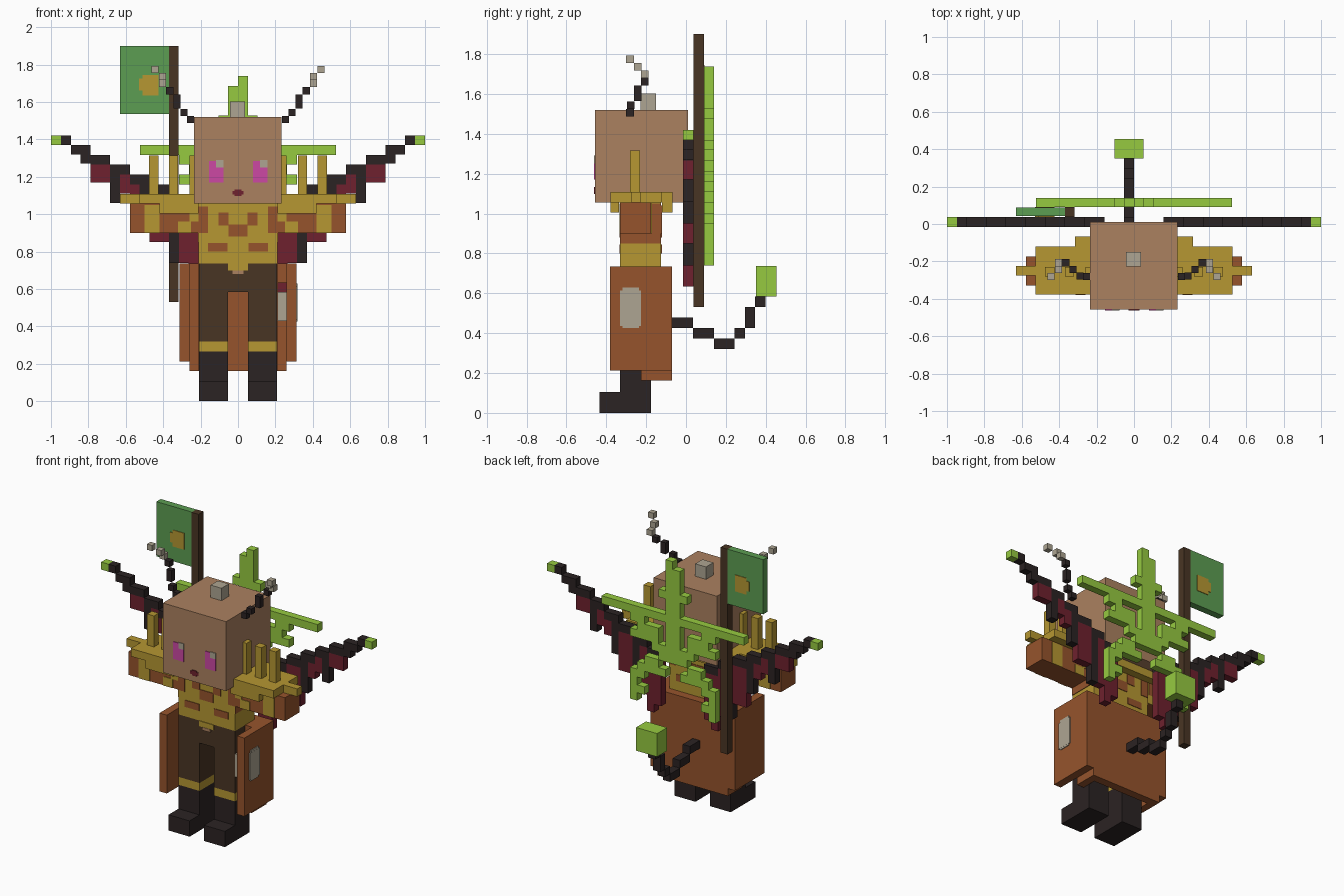
import bpy, bmesh, math

COLORS = {
    "skin": (171, 129, 96), "leather": (150, 84, 44), "gold": (182, 151, 50),
    "charcoal": (43, 35, 35), "lime": (150, 202, 64), "flag_green": (92, 157, 82),
    "dark_wood": (73, 53, 36), "crimson": (110, 33, 46), "stone": (174, 165, 146),
    "magenta": (204, 72, 164),
}


def linear(c):
    c /= 255
    return c / 12.92 if c <= 0.04045 else ((c + 0.055) / 1.055) ** 2.4


MATS = {}
for key, rgb in COLORS.items():
    MATS[key] = bpy.data.materials.new(key)
    MATS[key].diffuse_color = (*[linear(c) for c in rgb], 1)


def part(name, boxes, mirror=False):
    """One object from (colour, x0, x1, y0, y1, z0, z1) boxes."""
    bm = bmesh.new()
    used = []
    for col, x0, x1, y0, y1, z0, z1 in boxes:
        if col not in used:
            used.append(col)
        for sx in ((1, -1) if mirror else (1,)):
            vs = bmesh.ops.create_cube(bm, size=1)["verts"]
            for v in vs:
                v.co = (sx * ((x0 + x1) / 2 + v.co.x * (x1 - x0) * sx),
                        (y0 + y1) / 2 + v.co.y * (y1 - y0),
                        (z0 + z1) / 2 + v.co.z * (z1 - z0))
            for f in {f for v in vs for f in v.link_faces}:
                f.material_index = used.index(col)
    bmesh.ops.recalc_face_normals(bm, faces=bm.faces)
    me = bpy.data.meshes.new(name)
    bm.to_mesh(me)
    bm.free()
    for col in used:
        me.materials.append(MATS[col])
    ob = bpy.data.objects.new(name, me)
    bpy.context.collection.objects.link(ob)
    return ob


U = 0.0525   # block size

# Head with eyes, mouth and top knob
part("head", [("skin", -.235, .232, -.457, .01, 1.056, 1.52)])
part("head_knob", [("stone", -.043, .037, -.227, -.15, 1.52, 1.603)])
for x, n in ((-.155, "left"), (.08, "right")):
    part(n + "_eye", [("magenta", x, x + .038, -.462, -.457, 1.17, 1.285),
                      ("magenta", x + .038, x + .077, -.462, -.457, 1.17, 1.25),
                      ("stone", x + .038, x + .077, -.462, -.457, 1.25, 1.29)])
part("mouth", [("crimson", -.03, .03, -.462, -.457, 1.105, 1.125),
               ("crimson", -.018, .018, -.462, -.457, 1.097, 1.133)])

# Feelers rising from the top corners of the head
S = .038
FEELER = [("charcoal", .235, -.3, 1.487), ("charcoal", .27, -.297, 1.525),
          ("charcoal", .308, -.262, 1.565), ("charcoal", .308, -.262, 1.603),
          ("charcoal", .346, -.226, 1.641), ("stone", .384, -.226, 1.679),
          ("stone", .384, -.262, 1.717), ("stone", .425, -.3, 1.755)]
part("feelers", [(c, x, x + S, y, y + S, z, z + S) for c, x, y, z in FEELER], True)

# Torso with patches front and back
part("torso", [("gold", -.21, .21, -.33, -.125, .735, 1.056)])
patches = [(.05, .105, .94, 1.01), (.16, .21, .9, 1.04), (.055, .16, .8, .845)]
for y, n in ((-.334, "front"), (-.125, "back")):
    part("torso_patches_" + n,
         [("leather", a, b, y, y + .004, c, d) for a, b, c, d in patches], True)
    part("torso_center_patch_" + n, [("leather", -.05, .05, y, y + .004, .88, .945)])
part("torso_sides", [("leather", .21, .214, -.33, -.125, .85, 1.05)], True)

# Arms with gold panels
part("arms", [("leather", .21, .578, -.33, -.175, .9, 1.056)], True)
part("arm_panels", [("gold", .42, .5, y, y + .004, .9, 1.05) for y in (-.334, -.175)]
     + [("gold", .25, .32, y, y + .004, .9, .96) for y in (-.334, -.175)]
     + [("gold", .21, .26, y, y + .004, .96, 1.05) for y in (-.334, -.175)], True)

# Shoulder plate with skirts, end prongs and spikes
part("shoulder_plate", [("gold", -.527, .527, -.378, -.12, 1.056, 1.108),
                        ("gold", -.315, .315, -.12, -.068, 1.056, 1.108),
                        ("gold", -.315, .315, -.12, -.068, 1.004, 1.056)])
part("shoulder_skirt", [("gold", .21, .42, -.378, -.335, 1.004, 1.056)], True)
part("shoulder_prongs", [("gold", .527, .63, -.275, -.225, 1.056, 1.108)], True)
part("shoulder_spikes", [("gold", x - .025, x + .025, -.28, -.23, 1.108, 1.315)
                         for x in (.235, .345, .45)], True)

# Legs, knee bands and boots
part("trousers", [("dark_wood", .053, .208, -.33, -.175, .318, .735)], True)
part("hips", [("dark_wood", -.053, .053, -.33, -.175, .585, .735)])
part("belt_tip", [("gold", -.053, .053, -.335, -.33, .7, .735),
                  ("skin", -.03, .03, -.337, -.33, .68, .7)])
part("knee_bands", [("gold", .053, .208, -.33, -.175, .265, .318)], True)
part("boots", [("charcoal", .053, .208, -.33, -.175, .105, .265),
               ("charcoal", .053, .208, -.435, -.175, 0, .105)], True)

# Long coat: side panels, rear corners and back panel
part("coat_sides", [("leather", .26, .313, -.38, -.07, .212, .735)], True)
part("coat_corners", [("leather", .21, .26, -.225, -.125, .162, .735)], True)
part("coat_back", [("leather", -.26, .26, -.125, -.07, .162, .735)])
part("coat_side_badge", [("stone", .313, .319, -.33, -.225, .435, .615),
                         ("stone", .313, .318, -.318, -.237, .425, .63)])
part("hip_flask", [("stone", .21, .26, -.33, -.225, .43, .583),
                   ("crimson", .21, .26, -.3, -.245, .583, .635)])

# Wings: stepped dark arm, dark fingers and crimson membrane
bottoms = {16: 1.32, 15: 1.27, 14: 1.17, 13: 1.17, 12: 1.06, 11: 1.11, 10: 1.06,
           9: .95, 8: .85, 7: .85, 6: .74, 5: .74, 4: .635, 3: .69}
wing = [("lime", .947, 1.0, -.015, .037, 1.37, 1.42),
        ("charcoal", .893, .947, -.015, .037, 1.37, 1.42)]
for i, low in bottoms.items():
    top = 1.37 - U * ((16 - i) // 2)
    x0, x1 = i * U + .001, (i + 1) * U + .001
    edge = max(top - U, low)
    wing.append(("charcoal", x0, x1, -.015, .037, edge, top))
    if low < edge:
        wing.append(("charcoal" if i in (15, 12, 9, 6) else "crimson",
                     x0, x1, -.015, .037, low, edge))
part("wings", wing, True)

# Banner on a pole
part("banner_pole", [("dark_wood", -.37, -.318, .038, .09, .53, 1.9)])
part("banner", [("flag_green", -.632, -.37, .042, .088, 1.535, 1.9)])
part("banner_emblem", [("gold", -.53, -.425, y, y + .004, 1.66, 1.725)
                       for y in (.038, .088)]
     + [("gold", -.51, -.425, y, y + .004, 1.635, 1.745) for y in (.038, .088)])


# Branching lattice on the back, in blocks: columns a..b, rows c..d
def blocks(rects):
    return [("lime", a * U, (b + 1) * U, .09, .14, .74 + c * U, .74 + (d + 1) * U)
            for a, b, c, d in rects]


part("lattice_stem", blocks([(0, 0, 12, 18), (-1, -1, 12, 17), (-2, -2, 14, 14),
                             (1, 1, 14, 14), (-10, 9, 11, 11), (-1, 0, 6, 10)]))
part("lattice_branches", blocks([(4, 5, 10, 10), (3, 4, 9, 9), (3, 5, 8, 8),
                                 (2, 2, 7, 9), (1, 1, 6, 7), (2, 3, 5, 5),
                                 (3, 4, 4, 4), (4, 5, 3, 3), (5, 5, 0, 2),
                                 (4, 4, 1, 1), (1, 2, 4, 4)]), True)

# Tail with block tip
TAIL = [(-.07, .035, .425, .478), (.035, .14, .373, .425), (.14, .243, .32, .373),
        (.243, .295, .373, .425), (.295, .347, .425, .53), (.347, .4, .53, .583)]
part("tail", [("charcoal", -.053, 0, *t) for t in TAIL])
part("tail_tip", [("lime", -.105, .05, .35, .455, .583, .738)])
